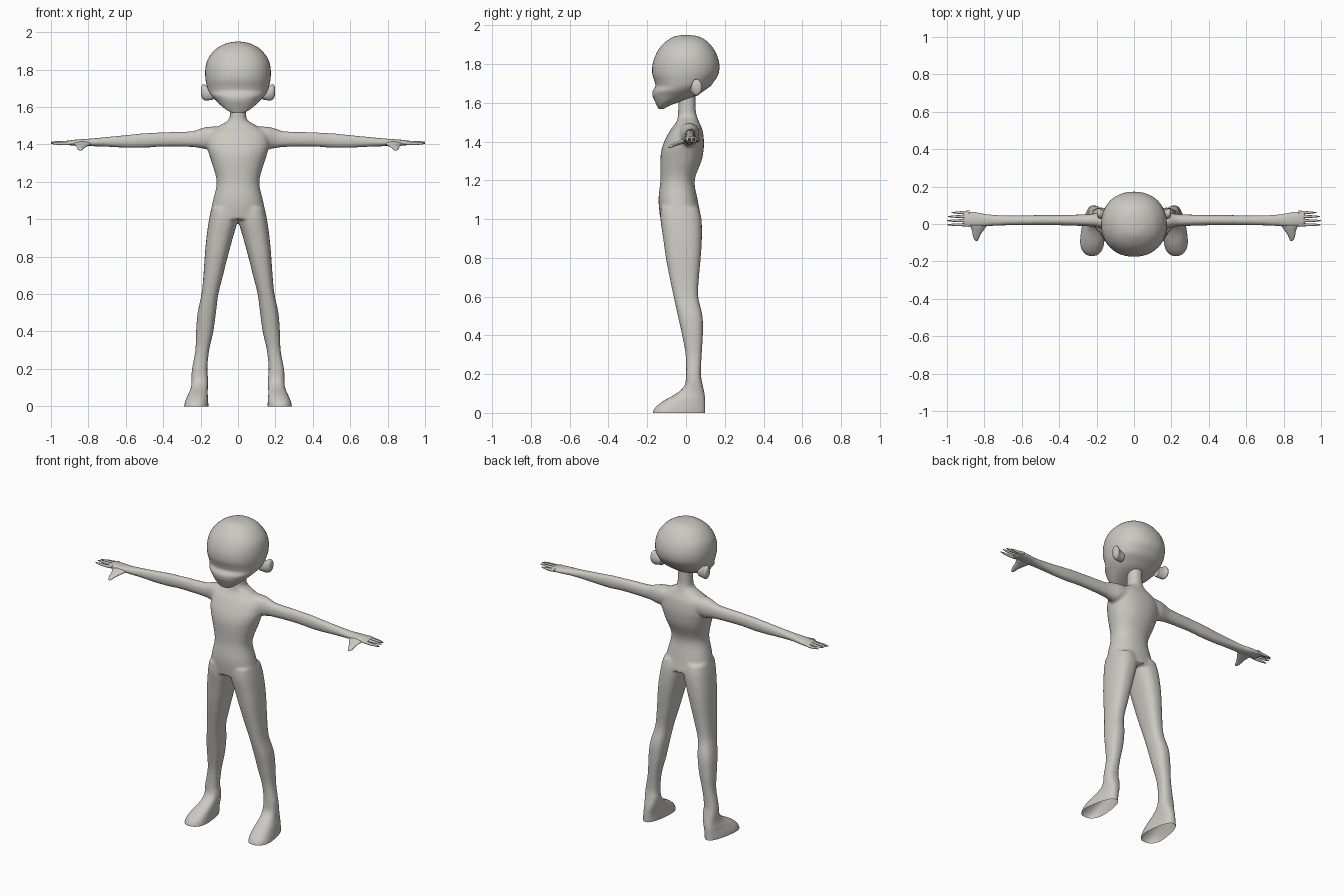
import bpy, bmesh, math
from mathutils import Vector

skin = bpy.data.materials.new("warm_grey")
skin.diffuse_color = (0.60, 0.58, 0.54, 1)
ORDER = {"z": (1, 2, 0), "x": (0, 1, 2), "y": (1, 0, 2)}  # where (along, first, second) go in x, y, z


def spline(a, b, c, d, t):
    return b + 0.5 * t * (c - a + t * (2 * a - 5 * b + 4 * c - d + t * (3 * (b - c) + d - a)))


def loft(name, axis, sections, power=2.0, sides=32, steps=4, mirror=False):
    """Closed tube through rounded sections (along, lo1, hi1, lo2, hi2)."""
    rows, n = [], len(sections)
    for i in range(n - 1):
        quad = [sections[min(max(j, 0), n - 1)] for j in range(i - 1, i + 3)]
        for k in range(steps):
            rows.append([spline(*v, k / steps) for v in zip(*quad)])
    rows.append(sections[-1])
    bm = bmesh.new()
    for side in ((1, -1) if mirror else (1,)):
        rings = []
        for s, a0, a1, b0, b1 in rows:
            ring = []
            for k in range(sides):
                ang = math.tau * k / sides
                c, q = math.cos(ang), math.sin(ang)
                u = math.copysign(abs(c) ** (2 / power), c)
                v = math.copysign(abs(q) ** (2 / power), q)
                p = (s, (a0 + a1) / 2 + u * (a1 - a0) / 2, (b0 + b1) / 2 + v * (b1 - b0) / 2)
                co = [p[j] for j in ORDER[axis]]
                ring.append(bm.verts.new((co[0] * side, co[1], co[2])))
            rings.append(ring)
        for r, t in zip(rings, rings[1:]):
            for k in range(sides):
                m = (k + 1) % sides
                bm.faces.new((r[k], r[m], t[m], t[k]))
        bm.faces.new(rings[0])
        bm.faces.new(rings[-1])
    bmesh.ops.recalc_face_normals(bm, faces=bm.faces)
    mesh = bpy.data.meshes.new(name)
    bm.to_mesh(mesh)
    bm.free()
    mesh.materials.append(skin)
    ob = bpy.data.objects.new(name, mesh)
    bpy.context.collection.objects.link(ob)
    return ob


def select(obs):
    bpy.ops.object.select_all(action="DESELECT")
    for o in obs:
        o.select_set(True)
    bpy.context.view_layer.objects.active = obs[0]


def fuse(obs, voxel, smooth):
    """Melt overlapping parts into one soft skin."""
    select(obs)
    if len(obs) > 1:
        bpy.ops.object.join()
    ob = obs[0]
    rm = ob.modifiers.new("melt", "REMESH")
    rm.mode, rm.voxel_size = "VOXEL", voxel
    sm = ob.modifiers.new("soften", "SMOOTH")
    sm.factor, sm.iterations = 0.5, smooth
    for m in ("melt", "soften"):
        bpy.ops.object.modifier_apply(modifier=m)
    return ob


# torso with neck
torso = loft("body", "z", [(z, -w, w, f, b) for z, w, f, b in [
    (1.68, .043, -.035, .05), (1.57, .043, -.04, .05), (1.53, .052, -.042, .057),
    (1.50, .10, -.05, .068), (1.46, .155, -.08, .085), (1.40, .168, -.112, .093),
    (1.35, .156, -.128, .09), (1.30, .14, -.132, .08), (1.20, .114, -.132, .045),
    (1.10, .134, -.142, .06), (1.0, .155, -.133, .08)]], power=2.2)

# arms and palms
arms = loft("arms", "x", [
    (.06, -.05, .07, 1.40, 1.495), (.15, -.035, .068, 1.375, 1.495), (.20, -.018, .058, 1.38, 1.485),
    (.25, -.012, .052, 1.386, 1.47), (.40, -.007, .048, 1.388, 1.465), (.50, -.007, .048, 1.382, 1.46),
    (.60, -.007, .046, 1.382, 1.45), (.70, -.008, .047, 1.387, 1.44), (.78, -.012, .052, 1.39, 1.432),
    (.84, -.016, .064, 1.391, 1.428), (.89, -.013, .069, 1.394, 1.423), (.915, -.008, .068, 1.399, 1.418)],
    power=2.2, mirror=True)

# legs running down into the feet
legs = loft("legs", "z", [
    (1.06, .002, .142, -.13, .065), (1.0, .0, .155, -.132, .08), (.90, .028, .169, -.118, .082),
    (.80, .055, .178, -.104, .076), (.70, .080, .185, -.085, .067), (.60, .105, .195, -.064, .063),
    (.50, .118, .216, -.042, .085), (.40, .132, .224, -.02, .087), (.30, .154, .228, -.002, .081),
    (.20, .164, .246, .0, .077), (.14, .158, .25, -.008, .087), (.10, .155, .258, -.05, .096),
    (.06, .154, .279, -.12, .10), (.02, .153, .293, -.165, .10), (-.02, .153, .297, -.175, .10),
    (-.05, .153, .297, -.175, .10)], power=2.5, mirror=True)
for v in legs.data.vertices:  # narrower heel, wide toes
    if v.co.z < .15:
        f = min((.15 - v.co.z) / .1, 1) * min(max(v.co.y + .12, 0) / .2, 1)
        s = math.copysign(1, v.co.x)
        v.co.x = s * (.205 + (abs(v.co.x) - .205) * (1 - .35 * f))

body = fuse([torso, arms, legs], .008, 6)
bm = bmesh.new()  # open soles
bm.from_mesh(body.data)
bmesh.ops.bisect_plane(bm, geom=bm.verts[:] + bm.edges[:] + bm.faces[:], plane_co=(0, 0, 0),
                       plane_no=(0, 0, -1), clear_outer=True)
bm.to_mesh(body.data)
bm.free()

# thumbs and fingers
thumbs = loft("thumbs", "y", [
    (.015, .775, .885, 1.395, 1.42), (-.01, .788, .877, 1.389, 1.416), (-.035, .805, .866, 1.382, 1.405),
    (-.06, .822, .862, 1.374, 1.393), (-.08, .83, .856, 1.367, 1.382), (-.09, .838, .848, 1.367, 1.374)],
    sides=14, mirror=True)
fingers = []
for i, (y, tip, z) in enumerate([(-.004, 1.0, 1.405), (.018, 1.0, 1.411), (.04, .995, 1.411), (.061, .975, 1.405)]):
    fingers.append(loft(f"finger_{i + 1}", "x", [
        (.88, y - .011, y + .011, 1.40, 1.42), (.92, y - .008, y + .008, z - .009, z + .009),
        (tip - .03, y - .006, y + .006, z - .007, z + .007), (tip, y - .002, y + .002, z - .002, z + .003)],
        sides=10, mirror=True))

# head: round skull, forward muzzle, rising underside
head = loft("head", "z", [(z, -w, w, f, b) for z, w, f, b in [
    (1.949, .015, -.02, .02), (1.942, .058, -.06, .065), (1.92, .105, -.098, .105), (1.89, .138, -.13, .134),
    (1.85, .164, -.155, .158), (1.80, .175, -.172, .172), (1.75, .174, -.174, .168), (1.71, .166, -.162, .145),
    (1.685, .158, -.158, .125), (1.66, .142, -.172, .09), (1.635, .118, -.172, .05),
    (1.61, .093, -.162, -.02), (1.585, .062, -.150, -.085), (1.568, .03, -.142, -.115)]], power=2.15, sides=48)

# ears tilted back
ears = loft("ears", "x", [
    (.13, .02, .07, 1.64, 1.70), (.165, .025, .075, 1.635, 1.712), (.182, .028, .082, 1.637, 1.722),
    (.194, .035, .08, 1.65, 1.715), (.199, .048, .068, 1.672, 1.70)], sides=20, mirror=True)

for ob in [body, thumbs, head, ears] + fingers:
    select([ob])
    bpy.ops.object.shade_smooth_by_angle(angle=math.radians(50))
